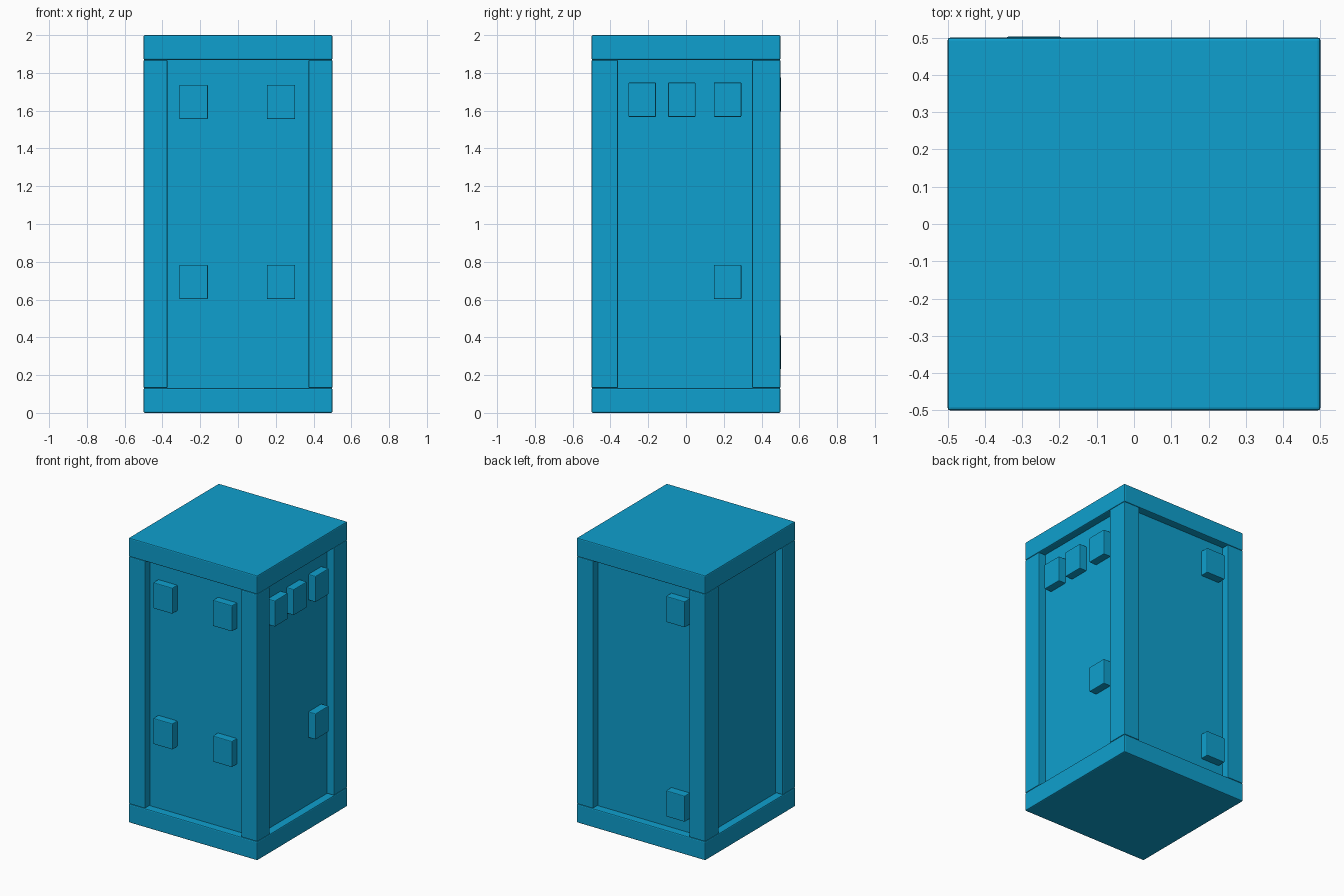
import bpy
import bmesh
from mathutils import Vector

cube = bpy.data.objects.get("Cube")
if cube:
    bpy.data.objects.remove(cube, do_unlink=True)

# Single paint colour
blue = bpy.data.materials.new("bright_blue")
blue.use_nodes = True
colour = (0.0045, 0.35, 0.62, 1)
blue.diffuse_color = colour
blue.node_tree.nodes["Principled BSDF"].inputs["Base Color"].default_value = colour


def box(name, low, high, bevel=0.0):
    """Axis-aligned block between two corners, with slightly eased edges."""
    low, high = Vector(low), Vector(high)
    size, mid = high - low, (low + high) / 2
    bm = bmesh.new()
    bmesh.ops.create_cube(bm, size=1)
    bmesh.ops.scale(bm, vec=size, verts=bm.verts)
    mesh = bpy.data.meshes.new(name)
    bm.to_mesh(mesh)
    bm.free()
    mesh.materials.append(blue)
    obj = bpy.data.objects.new(name, mesh)
    obj.location = mid
    bpy.context.collection.objects.link(obj)
    if bevel:
        mod = obj.modifiers.new("eased_edges", "BEVEL")
        mod.width = bevel
        mod.segments = 2
    return obj


HALF = 0.5      # outer half width
PANEL = 0.445   # half width of the recessed walls
BASE, ROOF = 0.132, 1.868

# Base, roof and recessed wall core
box("base", (-HALF, -HALF, 0), (HALF, HALF, BASE), 0.007)
box("roof", (-HALF, -HALF, ROOF), (HALF, HALF, 2), 0.007)
box("wall_panels", (-PANEL, -PANEL, BASE - 0.02), (PANEL, PANEL, ROOF + 0.02))

# Corner posts
for side, sx in (("right", -1), ("left", 1)):
    for end, sy, depth in (("front", -1, 0.14), ("back", 1, 0.15)):
        xs = sorted((sx * HALF, sx * (HALF - 0.127)))
        ys = sorted((sy * HALF, sy * (HALF - depth)))
        box(f"{end}_{side}_post", (xs[0], ys[0], BASE), (xs[1], ys[1], ROOF), 0.006)

# Raised blocks on the front wall
W, H = 0.15, 0.182
for row, z in (("upper", 1.555), ("lower", 0.602)):
    for side, x in (("right", -0.31), ("left", 0.153)):
        box(f"front_{row}_{side}_block", (x, -HALF, z), (x + W, -PANEL + 0.02, z + H), 0.005)

# Raised blocks on the left wall
for i, (y, z) in enumerate(((-0.305, 1.567), (-0.095, 1.567), (0.147, 1.567), (0.147, 0.602))):
    box(f"left_wall_block_{i + 1}", (PANEL - 0.02, y, z), (HALF, y + 0.146, z + H), 0.005)

# Raised blocks on the back wall
for row, z in (("upper", 1.595), ("lower", 0.23)):
    box(f"back_{row}_block", (-0.342, PANEL - 0.02, z), (-0.195, HALF + 0.003, z + H), 0.005)
